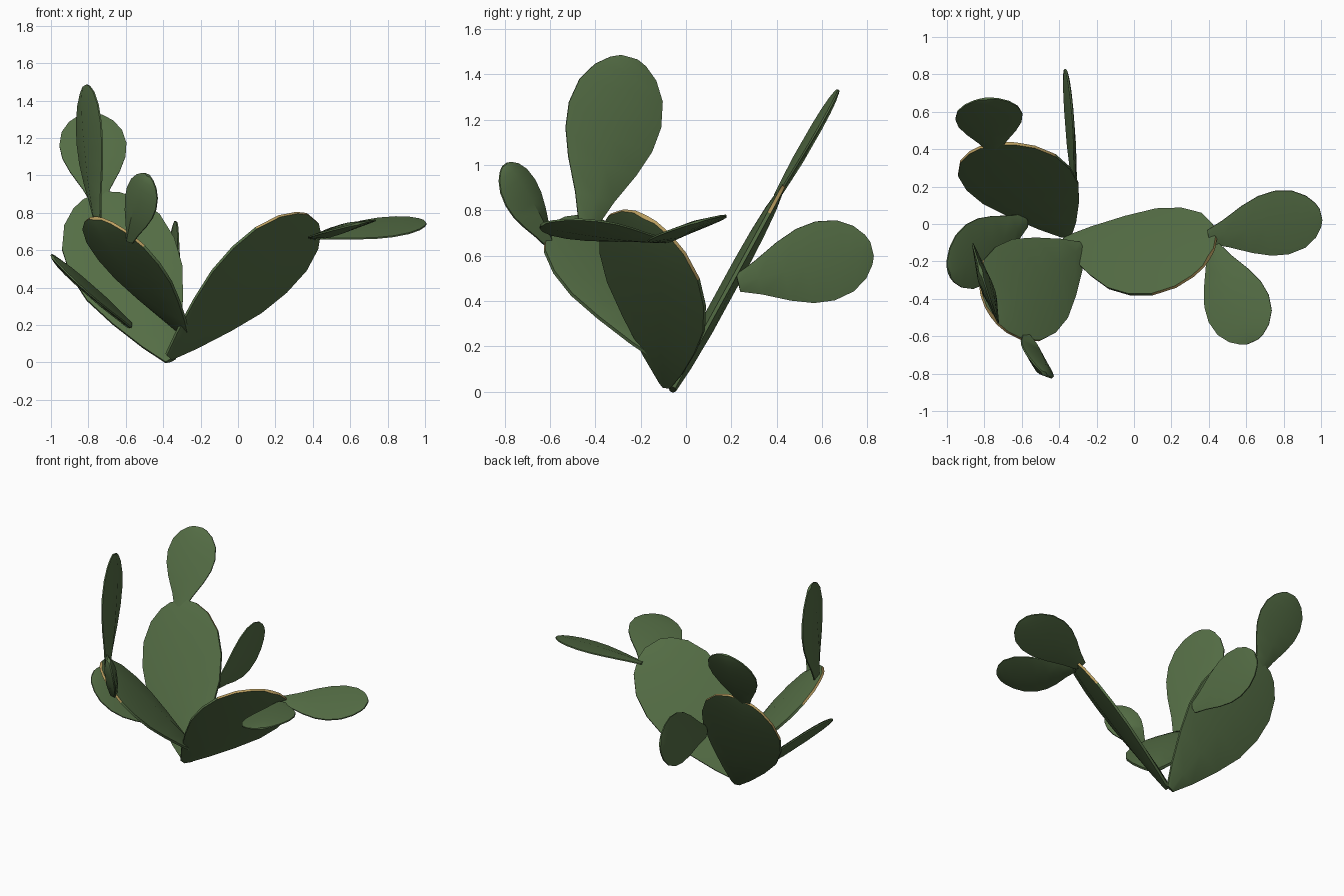
import bpy, bmesh
from mathutils import Vector

if "Cube" in bpy.data.objects:
    bpy.data.objects.remove(bpy.data.objects["Cube"])


def material(name, rgb):
    m = bpy.data.materials.new(name)
    m.diffuse_color = (*rgb, 1)
    m.use_nodes = True
    m.node_tree.nodes["Principled BSDF"].inputs["Base Color"].default_value = m.diffuse_color
    return m


green = material("cactus green", (0.09, 0.155, 0.06))
tan = material("tan rim", (0.50, 0.35, 0.12))

# Outline stations: position along pad, relative half width, relative thickness
BIG = [(0, .10, .5), (.12, .36, .8), (.3, .68, 1), (.47, .92, 1), (.63, 1, 1),
       (.78, .94, .9), (.9, .72, .7), (.97, .44, .45), (1, .2, .3)]
SMALL = [(0, .22, .6), (.15, .42, .8), (.34, .74, 1), (.5, .94, 1), (.65, 1, 1),
         (.8, .90, .9), (.91, .66, .7), (.975, .38, .45), (1, .18, .3)]


def pad(name, base, tip, side, half, thick, big=False):
    """Flat paddle lofted from six-sided sections with a narrow rim."""
    base, tip, side = Vector(base), Vector(tip), Vector(side)
    axis = tip - base
    d = axis.normalized()
    side = (side - d * side.dot(d)).normalized()
    normal = d.cross(side)
    rim = 0.008 if big else 0.004
    bm = bmesh.new()
    rings = []
    stations = BIG if big else SMALL
    for t, w, th in stations:
        c = base + axis * t
        h = max(thick * th, rim)
        sec = [(-w, rim), (0, h), (w, rim), (w, -rim), (0, -h), (-w, -rim)]
        rings.append([bm.verts.new(c + side * half * a + normal * b) for a, b in sec])
    for k in range(len(rings) - 1):
        for i in range(6):
            j = (i + 1) % 6
            f = bm.faces.new((rings[k][i], rings[k][j], rings[k + 1][j], rings[k + 1][i]))
            # tan rim round the tip of the large pads
            if big and i in (2, 5) and stations[k][0] > .75:
                f.material_index = 1
    bm.faces.new(rings[0])
    end = bm.faces.new(rings[-1])
    end.material_index = 1 if big else 0
    bmesh.ops.recalc_face_normals(bm, faces=bm.faces)
    for f in bm.faces:
        f.smooth = True
    for e in bm.edges:
        if len(e.link_faces) == 2 and e.calc_face_angle(0) > 0.7:
            e.smooth = False
    me = bpy.data.meshes.new(name)
    bm.to_mesh(me)
    bm.free()
    me.materials.append(green)
    me.materials.append(tan)
    ob = bpy.data.objects.new(name, me)
    bpy.context.collection.objects.link(ob)


# Three large pads from the root
pad("right_large_pad", (-.37, -.09, .03), (.40, -.18, .77), (.38, .78, -.49), .295, .04, True)
pad("back_large_pad", (-.36, -.06, .01), (-.77, .42, .89), (1, .19, .34), .30, .035, True)
pad("front_large_pad", (-.28, -.12, .15), (-.76, -.49, .77), (.58, -.80, -.06), .28, .045, True)

# Small pads on the right large pad
pad("right_outer_pad", (.40, -.07, .67), (1.0, .05, .75), (-.2, .93, .27), .18, .018)
pad("right_front_pad", (.42, -.12, .67), (.635, -.63, .74), (.93, .35, .22), .18, .025)

# Small pads on the back large pad
pad("back_top_pad", (-.75, .40, .86), (-.79, .67, 1.33), (1, .06, 0), .18, .025)
pad("back_side_pad", (-.32, .23, .48), (-.365, .82, .63), (.12, -.23, .95), .18, .025)
pad("left_low_pad", (-.58, .02, .20), (-.99, -.26, .56), (.25, -.9, -.35), .18, .03)

# Small pads on the front large pad
pad("tall_pad", (-.75, -.43, .75), (-.82, -.25, 1.475), (.30, -.95, .23), .22, .035)
pad("front_bud_pad", (-.58, -.60, .65), (-.48, -.80, 1.0), (.62, -.5, -.5), .115, .04)
